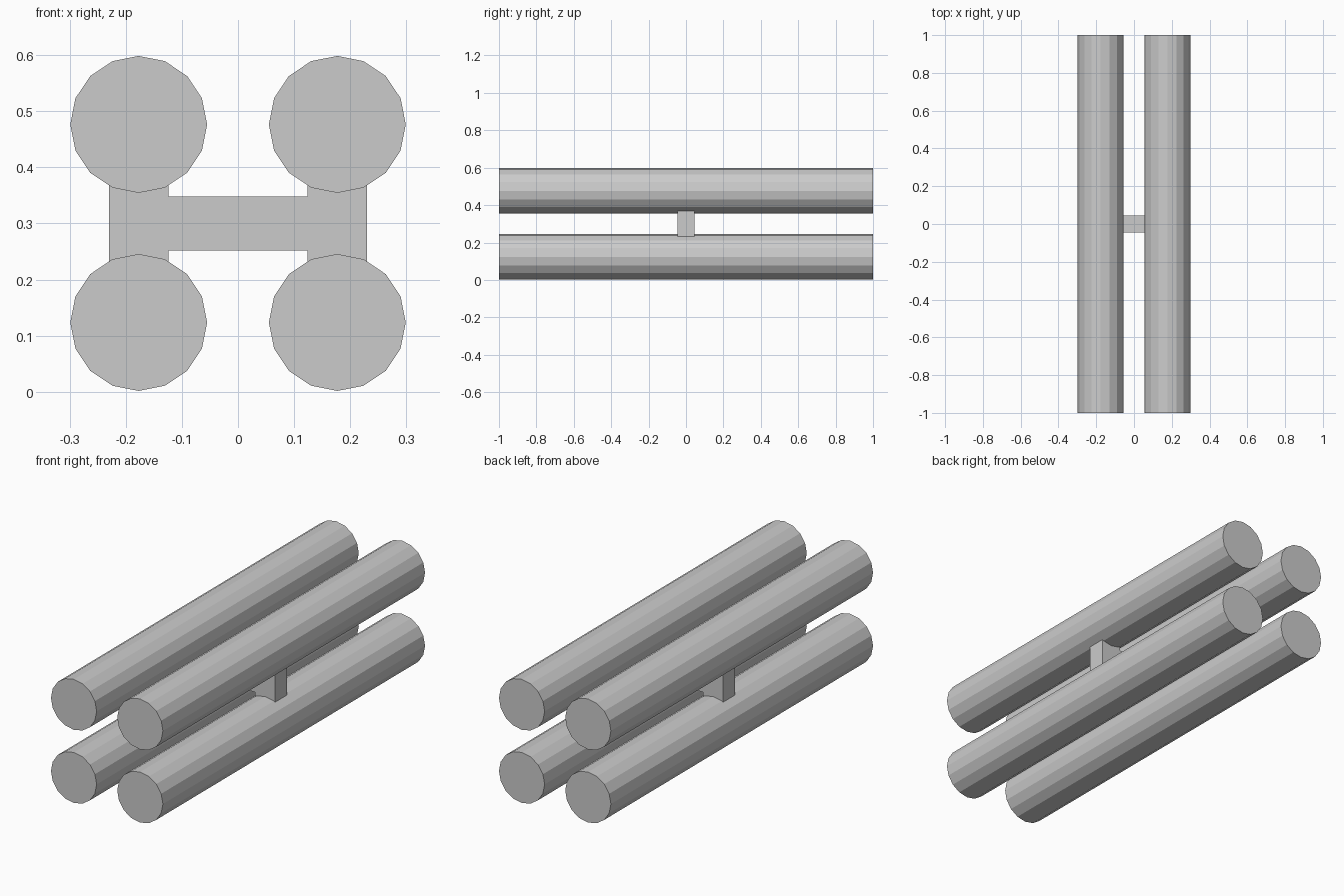
import bpy, bmesh, math
from mathutils import Matrix

if "Cube" in bpy.data.objects:
    bpy.data.objects.remove(bpy.data.objects["Cube"])

R, CX, MID, DZ = 0.122, 0.177, 0.3, 0.1765


def make_object(name, bm):
    bmesh.ops.recalc_face_normals(bm, faces=bm.faces)
    me = bpy.data.meshes.new(name)
    bm.to_mesh(me)
    bm.free()
    ob = bpy.data.objects.new(name, me)
    bpy.context.collection.objects.link(ob)
    return ob


# Four 16-sided tubes running along y
for side, sx in (("left", -1), ("right", 1)):
    for level, sz in (("lower", -1), ("upper", 1)):
        bm = bmesh.new()
        bmesh.ops.create_cone(bm, cap_ends=True, segments=16, radius1=R, radius2=R,
                              depth=2, matrix=Matrix.Rotation(math.pi / 2, 4, 'X'))
        ob = make_object(f"{level}_{side}_cylinder", bm)
        ob.location = (sx * CX, 0, MID + sz * DZ)

# H-shaped connector: one quarter of the profile, mirrored around, then extruded
xi, xo, bar, post, half_y = 0.124, 0.23, 0.048, 0.115, 0.046
quarter = [(xi, bar), (xi, post), (xo, post)]
upper = quarter + [(xo, -post), (xi, -post), (xi, -bar)]
profile = upper + [(-x, -z) for x, z in upper]
bm = bmesh.new()
face = bm.faces.new([bm.verts.new((x, -half_y, MID + z)) for x, z in profile])
ext = bmesh.ops.extrude_face_region(bm, geom=[face], use_keep_orig=True)
bmesh.ops.translate(bm, vec=(0, 2 * half_y, 0),
                    verts=[v for v in ext["geom"] if isinstance(v, bmesh.types.BMVert)])
make_object("h_connector", bm)
